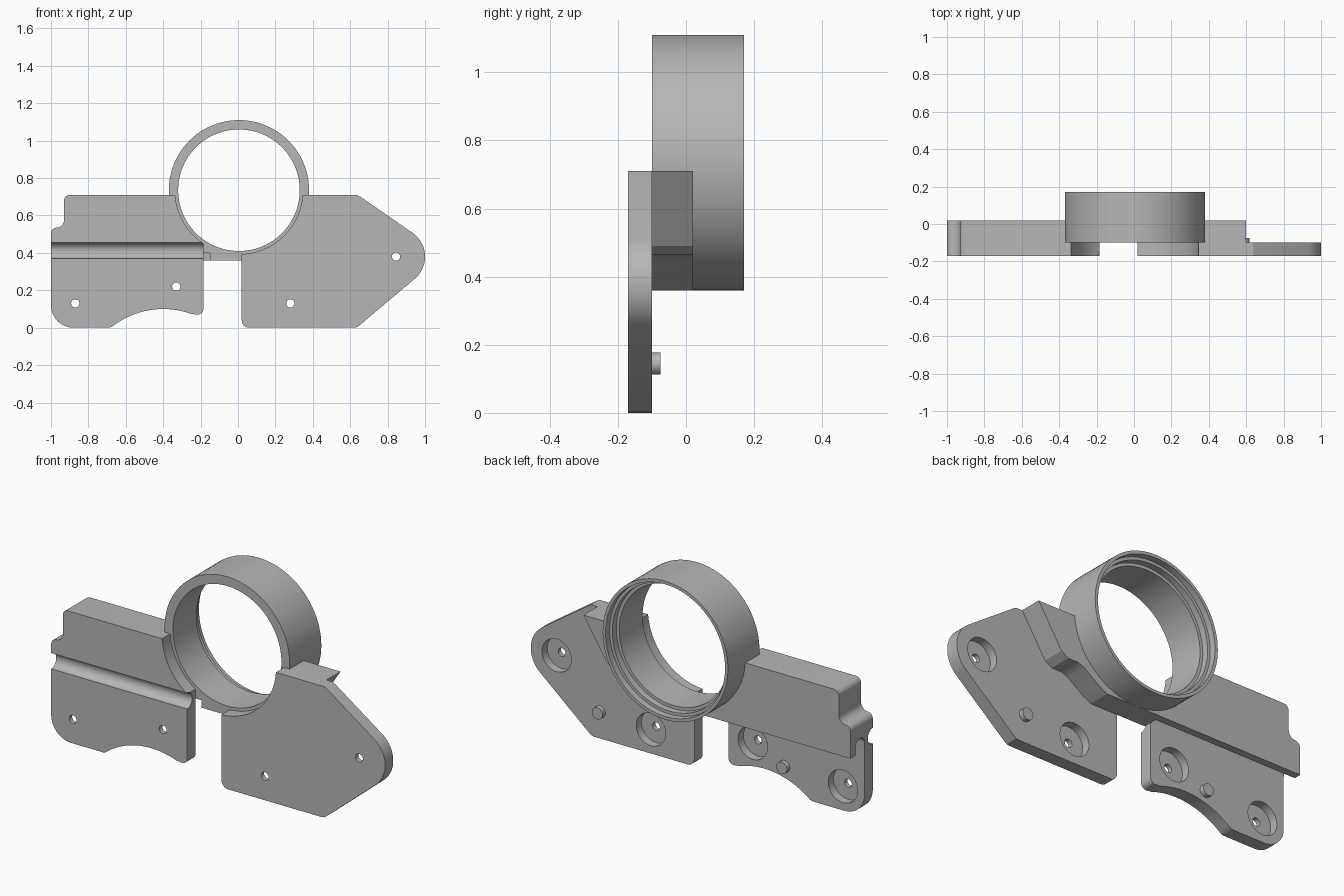
import bpy, bmesh
from math import sin, cos, radians

if "Cube" in bpy.data.objects:
    bpy.data.objects.remove(bpy.data.objects["Cube"])

grey = bpy.data.materials.new("plain_grey")
grey.use_nodes = True
grey.diffuse_color = (0.47, 0.47, 0.47, 1)
grey.node_tree.nodes["Principled BSDF"].inputs["Base Color"].default_value = (0.47, 0.47, 0.47, 1)

FRONT, MID, BACK, RIM = -0.17, -0.10, 0.02, 0.17
CX, CZ = 0.005, 0.735


def arc(a, b, r, start, end, n=12):
    steps = [radians(start + (end - start) * i / n) for i in range(n + 1)]
    return [(a + r * cos(t), b + r * sin(t)) for t in steps]


def prism(name, profile, t0, t1, axis="y"):
    """Extrude a closed profile along y (x, z points) or along x (y, z points)."""
    bm = bmesh.new()
    place = (lambda a, b, t: (a, t, b)) if axis == "y" else (lambda a, b, t: (t, a, b))
    low = [bm.verts.new(place(a, b, t0)) for a, b in profile]
    high = [bm.verts.new(place(a, b, t1)) for a, b in profile]
    bm.faces.new(low)
    bm.faces.new(high[::-1])
    n = len(profile)
    for i in range(n):
        j = (i + 1) % n
        bm.faces.new((low[j], low[i], high[i], high[j]))
    bmesh.ops.recalc_face_normals(bm, faces=bm.faces)
    mesh = bpy.data.meshes.new(name)
    bm.to_mesh(mesh)
    bm.free()
    mesh.materials.append(grey)
    obj = bpy.data.objects.new(name, mesh)
    bpy.context.collection.objects.link(obj)
    return obj


def disc(name, a, b, r, t0, t1, n=32, axis="y"):
    return prism(name, arc(a, b, r, 0, 360, n)[:-1], t0, t1, axis)


def combine(target, other, operation):
    mod = target.modifiers.new("combine", "BOOLEAN")
    mod.operation, mod.solver, mod.object = operation, "EXACT", other
    bpy.context.view_layer.objects.active = target
    bpy.ops.object.modifier_apply(modifier=mod.name)
    bpy.data.objects.remove(other)


# Stepped upper corner shared by the right plate and the rear block
shoulder = (arc(-0.90, 0.68, 0.03, 90, 180, 6) + arc(-0.97, 0.575, 0.04, 0, -90, 6)
            + arc(-0.97, 0.505, 0.03, 90, 180, 6))

# Front plates
right_plate = prism("right_plate", [(-0.185, 0.71)] + shoulder
                    + arc(-0.88, 0.12, 0.12, 180, 270)
                    + [(-0.69, 0)] + arc(-0.40, -0.342, 0.442, 128.5, 70, 20)
                    + arc(-0.215, 0.10, 0.03, 270, 360, 6), FRONT, MID)
left_plate = prism("left_plate", arc(0.06, 0.04, 0.04, 180, 270, 8)
                   + [(0.62, 0), (0.637, 0.003), (0.65, 0.013)]
                   + arc(0.845, 0.38, 0.155, -50, 55.4, 20)
                   + [(0.655, 0.70), (0.635, 0.71), (0.02, 0.71)], FRONT, MID)
for plate in (right_plate, left_plate):
    combine(plate, disc("relief_cutter", CX, CZ, 0.342, -0.3, 0, 96), "DIFFERENCE")

# Rear block running behind both plates and carrying the ring
body = prism("bracket", shoulder + [(-1, 0.36), (0.18, 0.36), (0.23, 0.385), (0.32, 0.45),
             (0.36, 0.465), (0.42, 0.465), (0.46, 0.49), (0.60, 0.71)], MID, BACK)
ring = disc("ring", CX, CZ, 0.375, MID, RIM, 96)
for part in (ring, right_plate, left_plate):
    combine(body, part, "UNION")

# Ring bore with two steps at the rear
for radius, start in ((0.325, MID - 0.001), (0.342, 0.10), (0.358, 0.135)):
    combine(body, disc("bore_cutter", CX, CZ, radius, start, 0.3, 96), "DIFFERENCE")

# Round groove on the front and arched slot behind it
combine(body, disc("groove_cutter", FRONT, 0.412, 0.043, -1.1, -0.1, 32, "x"), "DIFFERENCE")
slot = [(-0.02, 0.3)] + arc(-0.06, 0.40, 0.04, 0, 180) + [(MID, 0.3)]
combine(body, prism("slot_cutter", slot, -1.1, -0.15, "x"), "DIFFERENCE")

# Screw holes with counterbores at the rear
for x, z in ((-0.87, 0.13), (-0.33, 0.22), (0.28, 0.13), (0.845, 0.38)):
    combine(body, disc("hole_cutter", x, z, 0.022, -0.3, 0), "DIFFERENCE")
    combine(body, disc("counterbore_cutter", x, z, 0.088, MID - 0.045, MID + 0.05, 40), "DIFFERENCE")

# Locating pins
for x in (-0.52, 0.585):
    combine(body, disc("pin", x, 0.145, 0.032, MID - 0.02, -0.075), "UNION")

bpy.ops.object.select_all(action="DESELECT")
body.select_set(True)
bpy.context.view_layer.objects.active = body
bpy.ops.object.shade_smooth_by_angle(angle=radians(25))
